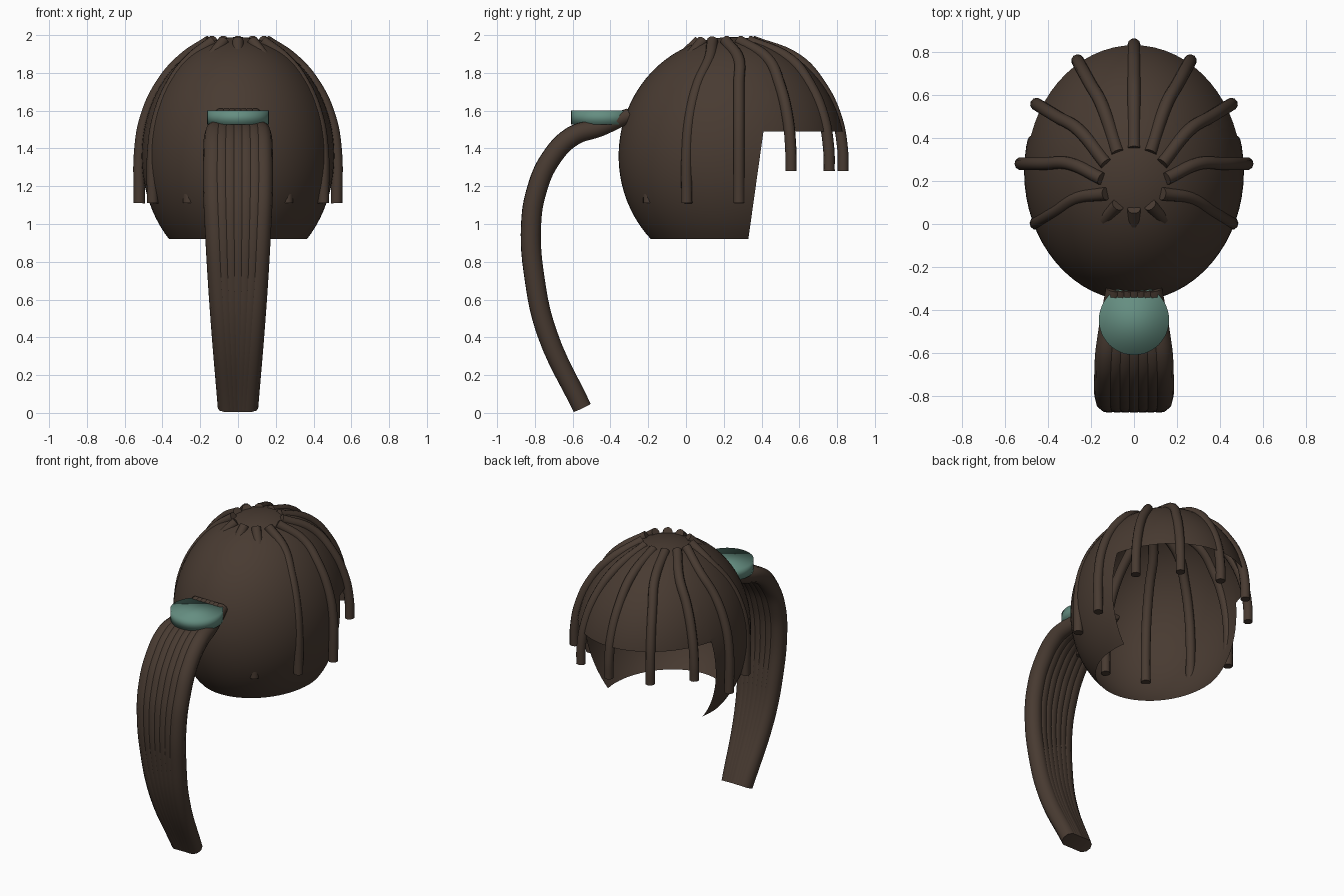
import bpy, bmesh
from math import sin, cos, radians
from mathutils import Vector, Matrix

if "Cube" in bpy.data.objects:
    bpy.data.objects.remove(bpy.data.objects["Cube"])


def material(name, color):
    m = bpy.data.materials.new(name)
    m.diffuse_color = color
    m.use_nodes = True
    m.node_tree.nodes["Principled BSDF"].inputs["Base Color"].default_value = m.diffuse_color
    return m


HAIR = material("dark_brown", (0.065, 0.043, 0.031, 1))
TEAL = material("teal", (0.13, 0.27, 0.22, 1))


def add_object(name, mesh, mat):
    ob = bpy.data.objects.new(name, mesh)
    bpy.context.collection.objects.link(ob)
    mesh.materials.clear()
    mesh.materials.append(mat)
    return ob


def smooth(ob):
    bpy.ops.object.select_all(action='DESELECT')
    ob.select_set(True)
    bpy.context.view_layer.objects.active = ob
    bpy.ops.object.shade_smooth_by_angle(angle=radians(40))


def tube(name, points, radii):
    """Round lock of hair swept along a smooth path, as a mesh."""
    cu = bpy.data.curves.new(name, 'CURVE')
    cu.dimensions = '3D'
    cu.bevel_depth = 1.0
    cu.bevel_resolution = 3
    cu.resolution_u = 6
    cu.use_fill_caps = True
    sp = cu.splines.new('BEZIER')
    sp.bezier_points.add(len(points) - 1)
    for bp, p, r in zip(sp.bezier_points, points, radii):
        bp.co = p
        bp.radius = r
        bp.handle_left_type = bp.handle_right_type = 'AUTO'
    tmp = bpy.data.objects.new(name + "_path", cu)
    bpy.context.collection.objects.link(tmp)
    deps = bpy.context.evaluated_depsgraph_get()
    mesh = bpy.data.meshes.new_from_object(tmp.evaluated_get(deps))
    bpy.data.objects.remove(tmp)
    ob = add_object(name, mesh, HAIR)
    smooth(ob)
    return ob


def shell(name, cuts):
    """Open ellipsoid; each cut is (point, normal) and removes the normal's side."""
    bm = bmesh.new()
    bmesh.ops.create_uvsphere(bm, u_segments=64, v_segments=40, radius=1,
                              matrix=Matrix.Translation((0, 0.243, 1.36))
                              @ Matrix.Diagonal((0.51, 0.60, 0.63, 1)))
    for co, no in cuts:
        bmesh.ops.bisect_plane(bm, geom=bm.verts[:] + bm.edges[:] + bm.faces[:],
                               plane_co=co, plane_no=no, clear_outer=True)
    mesh = bpy.data.meshes.new(name)
    bm.to_mesh(mesh)
    bm.free()
    smooth(add_object(name, mesh, HAIR))


# Scalp hair: long main part and short fringe, meeting at a slanted line
edge, lean = Vector((0, 0.41, 1.49)), Vector((0, 0.57, -0.08))
shell("hair_cap", [(edge, lean), ((0, 0, 0.92), (0, 0, -1))])
shell("fringe", [(edge, -lean), (edge, (0, 0, -1))])

# Twelve loose locks falling from the crown
profile = [(0.56, 1.87), (0.77, 1.74), (0.92, 1.57), (0.98, 1.40)]
for i in range(12):
    a = radians(30 * i)
    tip = 1.28 if 0 < i < 6 else 1.11
    pts = [(0.15 * cos(a), 0.21 + 0.14 * sin(a), 1.97)]
    pts += [(0.53 * s * cos(a), 0.28 + 0.56 * s * sin(a), z)
            for s, z in profile + [(0.985, tip)]]
    tube(f"lock_{i + 1}", pts, [0.03] * len(pts))

# Ponytail: seven overlapping locks narrowing to the tip (y, z, half spread, radius)
path = [(-0.30, 1.575, 0.09, 0.04), (-0.46, 1.51, 0.11, 0.05),
        (-0.60, 1.465, 0.125, 0.055), (-0.72, 1.34, 0.13, 0.055),
        (-0.79, 1.18, 0.13, 0.055), (-0.82, 1.0, 0.122, 0.055),
        (-0.80, 0.70, 0.105, 0.055), (-0.735, 0.42, 0.085, 0.055),
        (-0.55, 0.027, 0.055, 0.052)]
for i in range(7):
    f = (i - 3) / 3
    tube(f"ponytail_lock_{i + 1}", [(f * w, y, z) for y, z, w, r in path],
         [r for *_, r in path])

# Hair tie
bm = bmesh.new()
bmesh.ops.create_cone(bm, cap_ends=True, segments=48, radius1=0.163, radius2=0.163,
                      depth=0.075, matrix=Matrix.Translation((0, -0.445, 1.563)))
for f in bm.faces:
    f.smooth = True
mesh = bpy.data.meshes.new("hair_tie")
bm.to_mesh(mesh)
bm.free()
add_object("hair_tie", mesh, TEAL)
